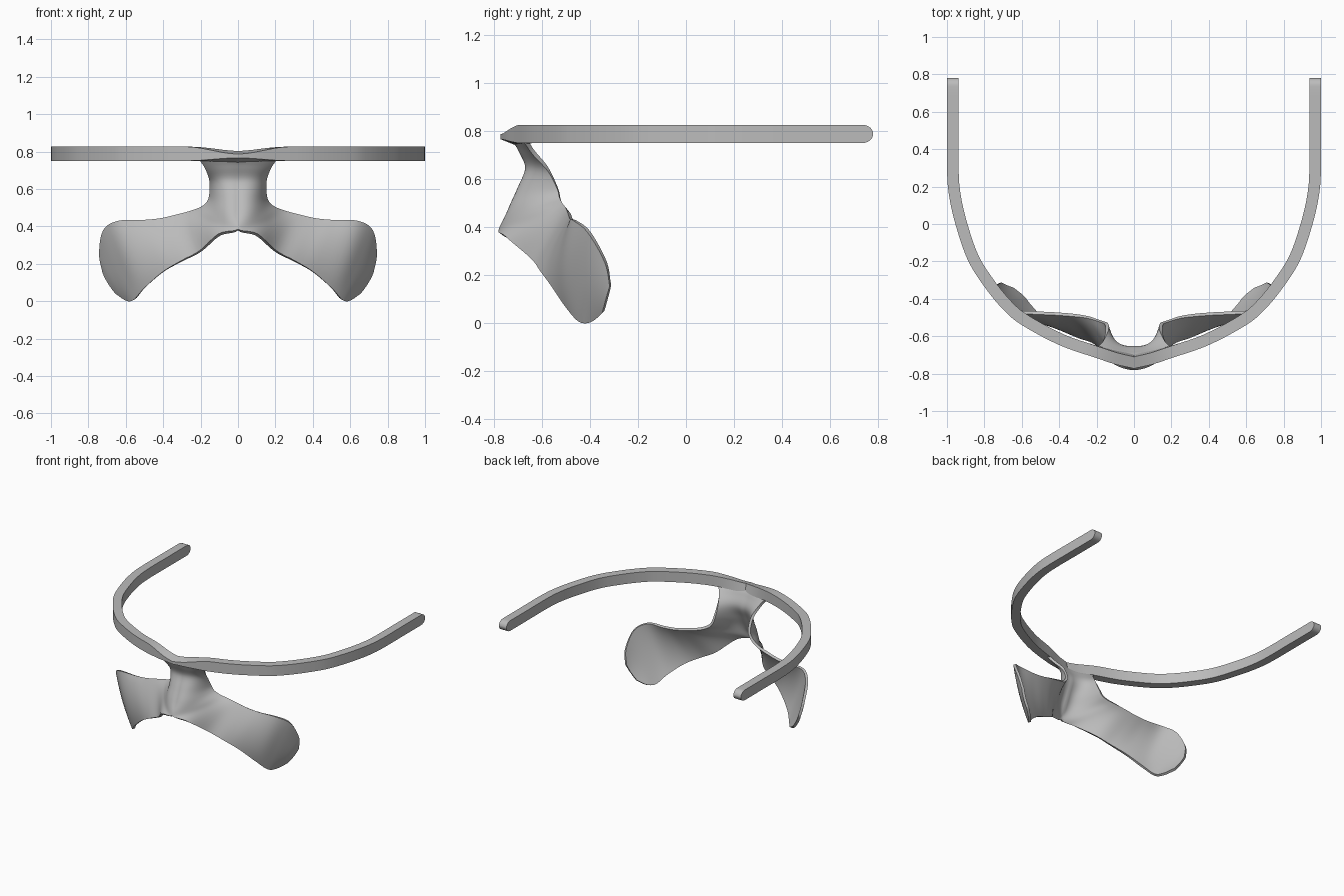
import bpy
import bmesh
from mathutils import Vector

cube = bpy.data.objects.get("Cube")
if cube:
    bpy.data.objects.remove(cube, do_unlink=True)

grey = bpy.data.materials.new("plain_grey")
grey.use_nodes = True
colour = (0.5, 0.5, 0.5, 1)
grey.diffuse_color = colour
grey.node_tree.nodes["Principled BSDF"].inputs["Base Color"].default_value = colour


def lerp(a, b, t):
    return a + (b - a) * t


def smooth(t):
    t = max(0.0, min(1.0, t))
    return t * t * (3 - 2 * t)


def spline(points, steps):
    """Catmull-Rom curve through the points."""
    pts = [Vector(p) for p in points]
    pts = [pts[0] * 2 - pts[1]] + pts + [pts[-1] * 2 - pts[-2]]
    out = []
    for a, b, c, d in zip(pts, pts[1:], pts[2:], pts[3:]):
        for i in range(steps):
            t = i / steps
            out.append(b + (c - a) * (t / 2)
                       + (a * 2 - b * 5 + c * 4 - d) * (t * t / 2)
                       + (b * 3 - a - c * 3 + d) * (t ** 3 / 2))
    return out + [pts[-2]]


def skin(name, rows, closed=False):
    """Mesh of quads joining consecutive rows of points."""
    bm = bmesh.new()
    grid = [[bm.verts.new(p) for p in row] for row in rows]
    count = len(grid[0])
    for r, s in zip(grid, grid[1:]):
        for i in range(count if closed else count - 1):
            j = (i + 1) % count
            bm.faces.new((r[i], r[j], s[j], s[i]))
    if closed:
        bm.faces.new(grid[0])
        bm.faces.new(grid[-1])
    bmesh.ops.remove_doubles(bm, verts=bm.verts, dist=0.0005)
    bmesh.ops.recalc_face_normals(bm, faces=bm.faces)
    mesh = bpy.data.meshes.new(name)
    bm.to_mesh(mesh)
    bm.free()
    mesh.materials.append(grey)
    obj = bpy.data.objects.new(name, mesh)
    bpy.context.collection.objects.link(obj)
    return obj


def finish(obj, angle):
    """Apply the modifiers and smooth all but the sharp edges."""
    bpy.ops.object.select_all(action="DESELECT")
    obj.select_set(True)
    bpy.context.view_layer.objects.active = obj
    for mod in list(obj.modifiers):
        bpy.ops.object.modifier_apply(modifier=mod.name)
    bpy.ops.object.shade_smooth_by_angle(angle=angle)


# Head band: outer edge of the left half, from the front to the tip
outer = [(0, -.773), (.1, -.75), (.2, -.717), (.4, -.647), (.6, -.54), (.7, -.457),
         (.8, -.335), (.89, -.19), (.955, 0), (.99, .16), (1, .3), (1, .5), (1, .735)]
half = [Vector((p.x, p.y)) for p in spline(outer, 5)]
END, ROUND = .78, .045
half += [Vector((1, END - ROUND * (1 - k / 8) ** 2)) for k in range(1, 9)]
path = [Vector((-p.x, p.y)) for p in reversed(half[1:])] + half

sections = []
for i, p in enumerate(path):
    along = (path[min(i + 1, len(path) - 1)] - path[max(i - 1, 0)]).normalized()
    inner = p + Vector((-along.y, along.x)) * .062
    # the front pinches into a ridge, the tips round off
    t = smooth(1 - abs(p.x) / .28)
    k = max(0.0, (p.y - END + ROUND) / ROUND)
    h = max(.12, (1 - k * k) ** .5 if k < 1 else 0)
    heights = [lerp(.826, .787, t), lerp(.75, .766, t), lerp(.75, .735, t), lerp(.826, .803, t)]
    heights = [.788 + (z - .788) * h for z in heights]
    low_in = inner + Vector((0, .015 * t))
    sections.append([(q.x, q.y, z) for q, z in zip((p, p, low_in, inner), heights)])
band = skin("head_band", sections, closed=True)
finish(band, .6)

# Nose bridge and cheek wing: ribs from the inner edge over a middle to the outer edge
ribs = [
    ((0, -.71, .755), (.1, -.695, .755), (.2, -.665, .755)),
    ((0, -.69, .72), (.09, -.675, .715), (.17, -.635, .71)),
    ((0, -.66, .645), (.085, -.645, .645), (.145, -.575, .64)),
    ((0, -.69, .56), (.085, -.665, .56), (.147, -.535, .56)),
    ((0, -.735, .46), (.09, -.69, .49), (.165, -.525, .52)),
    ((0, -.773, .382), (.11, -.685, .44), (.2, -.513, .495)),
    ((.1, -.745, .355), (.17, -.63, .41), (.25, -.498, .477)),
    ((.2, -.64, .268), (.26, -.565, .37), (.32, -.488, .46)),
    ((.3, -.6, .215), (.36, -.545, .33), (.42, -.48, .438)),
    ((.4, -.555, .157), (.46, -.53, .295), (.52, -.475, .43)),
    ((.5, -.495, .07), (.57, -.5, .24), (.64, -.465, .428)),
    ((.555, -.44, .008), (.635, -.44, .2), (.715, -.405, .38)),
    ((.595, -.39, .008), (.675, -.375, .14), (.735, -.335, .255)),
    ((.65, -.345, .045), (.69, -.33, .1), (.717, -.315, .155)),
]
rails = [spline(rail, 5) for rail in zip(*ribs)]
COLS = 14
rows = []
for a, m, b in zip(*rails):
    row = []
    for k in range(COLS + 1):
        s = k / COLS
        p = a * ((1 - s) * (1 - 2 * s)) + m * (4 * s * (1 - s)) + b * (s * (2 * s - 1))
        p.x = max(0, p.x)
        row.append(p)
    rows.append(row)
plate = skin("nose_and_cheek_plate", rows)
mirror = plate.modifiers.new("Mirror", "MIRROR")
mirror.use_clip = True
shell = plate.modifiers.new("Shell", "SOLIDIFY")
shell.thickness = .018
shell.offset = 0
finish(plate, .8)
